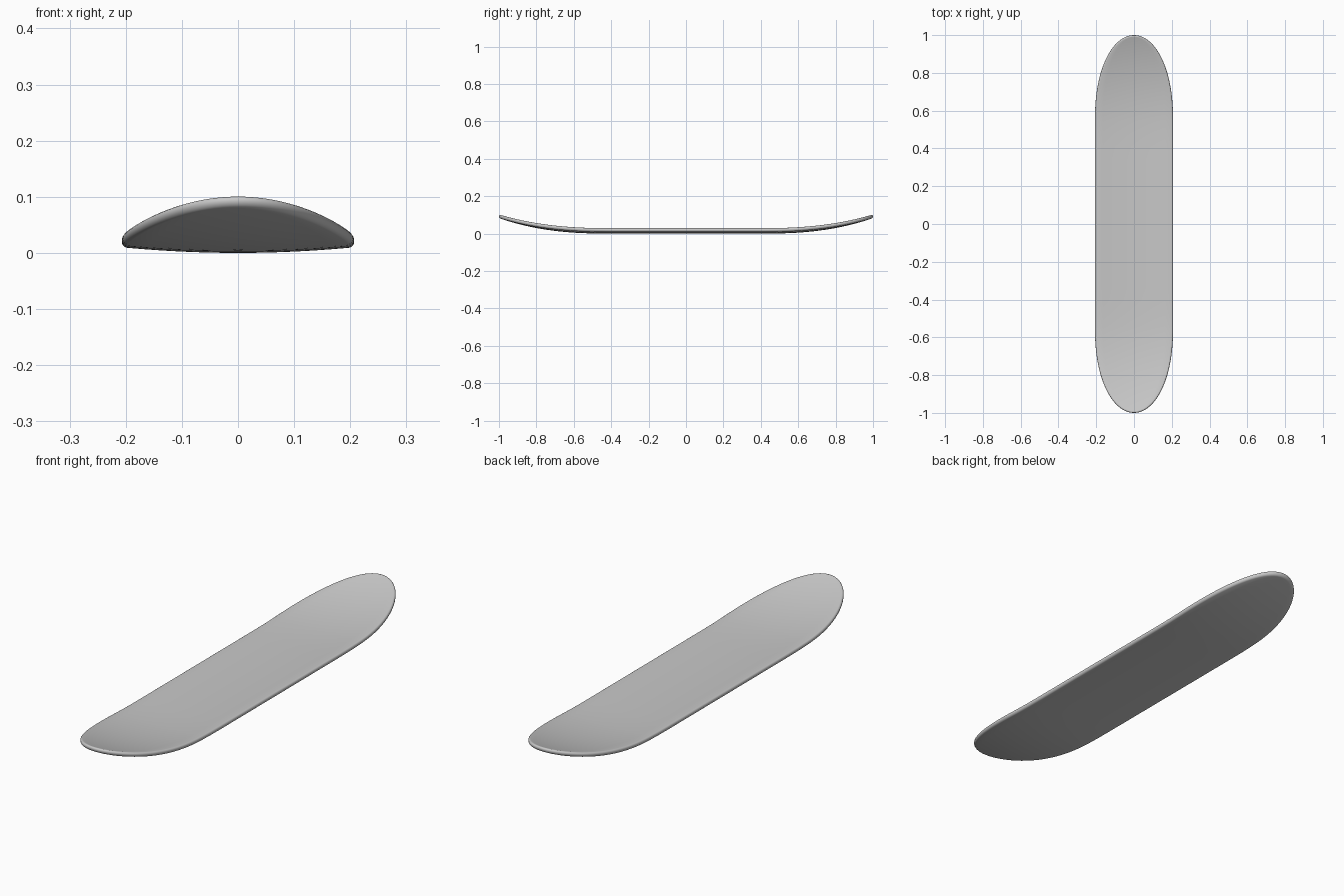
import bpy
import bmesh
from math import sin, cos, pi, radians

cube = bpy.data.objects.get("Cube")
if cube:
    bpy.data.objects.remove(cube, do_unlink=True)

HALF_WIDTH = 0.207   # half the deck width
STRAIGHT = 0.55      # where the rounded ends begin
FLAT = 0.4           # where the ends begin to kick up
KICK = 0.083         # lift of the nose and tail
CONCAVE = 0.01       # lift of the long edges
THICK = 0.02


def half_width(y):
    t = min(max((abs(y) - STRAIGHT) / (1 - STRAIGHT), 0), 1)
    return HALF_WIDTH * (1 - t ** 2.2) ** 0.5


def lift(x, y):
    s = max((abs(y) - FLAT) / (1 - FLAT), 0)
    return KICK * s ** 2.5 + CONCAVE * (x / HALF_WIDTH) ** 2


def outline():
    """Closed deck outline: rounded ends joined by straight sides."""
    end = [STRAIGHT + (1 - STRAIGHT) * sin(i / 24 * pi / 2) for i in range(25)]
    side = [-STRAIGHT + 2 * STRAIGHT * i / 16 for i in range(1, 16)]
    ys = [-y for y in reversed(end)] + side + end
    right = [(half_width(y), y) for y in ys]
    return right + [(-x, y) for x, y in reversed(right[1:-1])]


# Rings of the deck from the bottom centreline, around the rim, to the top
# Each ring: width scale, inset from the rim, height
RIM = 0.009
steps = 6
rings = [(i / steps, RIM, 0) for i in range(steps + 1)]
for i in range(1, 8):
    a = -pi / 2 + pi * i / 8
    rings.append((1, RIM * (1 - cos(a)), THICK / 2 * (1 + sin(a))))
rings += [(i / steps, RIM, THICK) for i in range(steps, -1, -1)]

bm = bmesh.new()
loops = []
for scale, inset, height in rings:
    loop = []
    for px, py in outline():
        x = px * (1 - inset / HALF_WIDTH) * scale
        y = py * (1 - inset)
        loop.append(bm.verts.new((x, y, height + lift(x, y))))
    loops.append(loop)

for lower, upper in zip(loops, loops[1:]):
    n = len(lower)
    for i in range(n):
        j = (i + 1) % n
        bm.faces.new((lower[i], lower[j], upper[j], upper[i]))

# Join the two halves along the centreline
bmesh.ops.remove_doubles(bm, verts=bm.verts, dist=0.00005)
bmesh.ops.recalc_face_normals(bm, faces=bm.faces)

mesh = bpy.data.meshes.new("deck")
bm.to_mesh(mesh)
bm.free()
deck = bpy.data.objects.new("deck", mesh)
bpy.context.collection.objects.link(deck)

# Plain grey finish
grey = bpy.data.materials.new("light_grey")
grey.use_nodes = True
color = (0.58, 0.58, 0.58, 1)
grey.diffuse_color = color
grey.node_tree.nodes["Principled BSDF"].inputs["Base Color"].default_value = color
mesh.materials.append(grey)

bpy.ops.object.select_all(action='DESELECT')
deck.select_set(True)
bpy.context.view_layer.objects.active = deck
bpy.ops.object.shade_smooth_by_angle(angle=radians(40))
